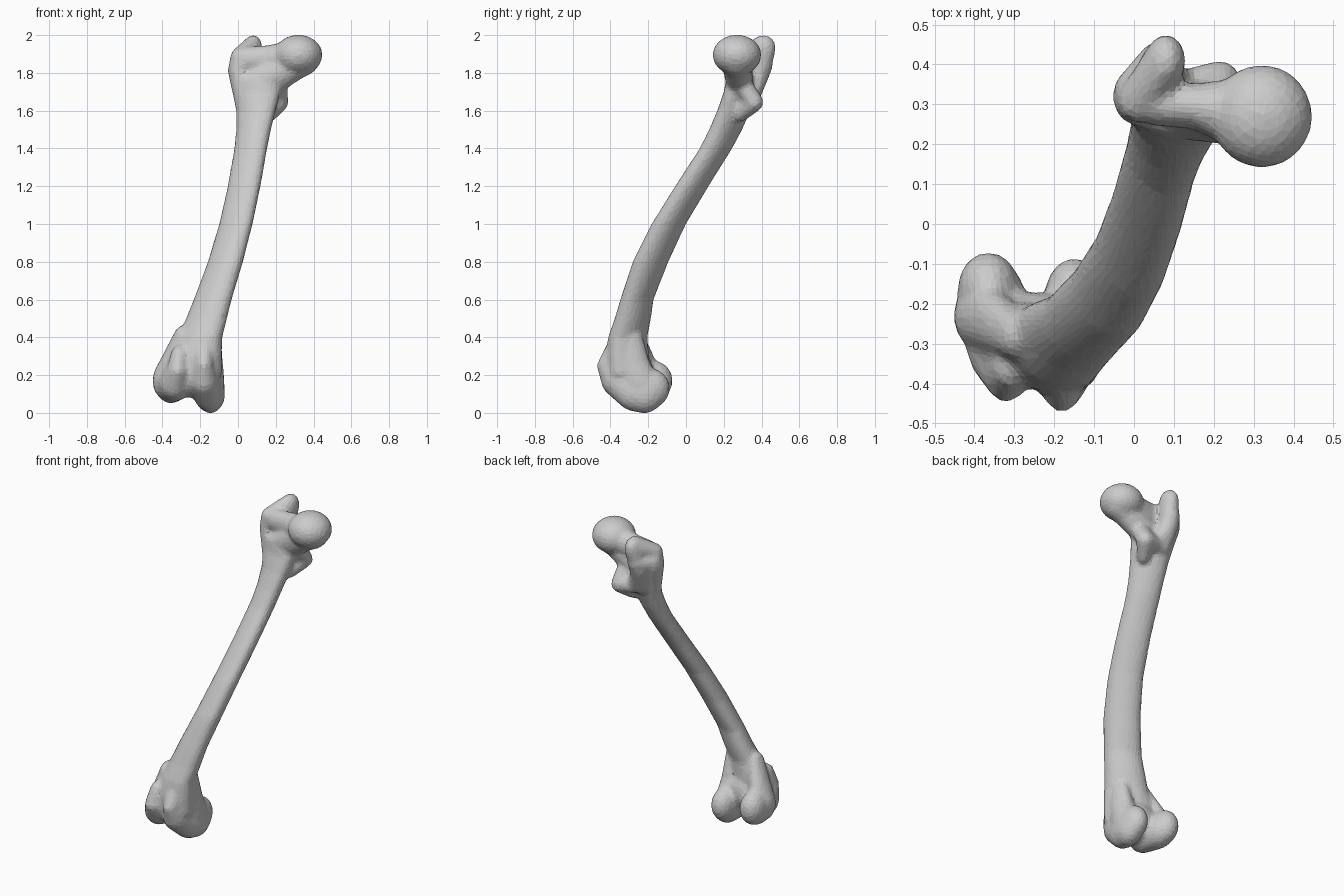
import bpy, bmesh
from math import sin, cos, tau
from mathutils import Vector

if "Cube" in bpy.data.objects:
    bpy.data.objects.remove(bpy.data.objects["Cube"], do_unlink=True)

bone_mat = bpy.data.materials.new("bone_grey")
bone_mat.use_nodes = True
GREY = (0.6, 0.6, 0.6, 1)
bone_mat.diffuse_color = GREY
bone_mat.node_tree.nodes["Principled BSDF"].inputs["Base Color"].default_value = GREY

# Unit sphere directions reused by every ellipsoid
ball = bmesh.new()
bmesh.ops.create_icosphere(ball, subdivisions=3, radius=1)
DIRS = [v.co.copy() for v in ball.verts]
ball.free()

bone = bmesh.new()


def add_hull(points):
    """Add the convex hull of some points to the bone."""
    part = bmesh.new()
    for p in points:
        part.verts.new(p)
    bmesh.ops.convex_hull(part, input=part.verts[:])
    bmesh.ops.delete(part, geom=[v for v in part.verts if not v.link_faces], context='VERTS')
    bmesh.ops.recalc_face_normals(part, faces=part.faces[:])
    temp = bpy.data.meshes.new("temp")
    part.to_mesh(temp)
    part.free()
    bone.from_mesh(temp)
    bpy.data.meshes.remove(temp)


def ellipsoid(e):
    x, y, z, rx, ry, rz = e
    return [Vector((x + d.x * rx, y + d.y * ry, z + d.z * rz)) for d in DIRS]


def ring(s, skew=.35, sides=32):
    """Slanted oval that fills the given x and y ranges."""
    z, x0, x1, y0, y1 = s
    return [Vector(((x0 + x1 + (x1 - x0) * cos(t)) / 2,
                    (y0 + y1 + (y1 - y0) * sin(t - skew)) / 2, z))
            for t in (tau * i / sides for i in range(sides))]


def chain(shape, *parts):
    """Stretch a skin over each neighbouring pair of shapes."""
    for a, b in zip(parts, parts[1:]):
        add_hull(shape(a) + shape(b))


# Shaft: height, then x range and y range of each section
chain(ring,
      (1.78, -.04, .23, .215, .36), (1.7, -.03, .225, .20, .365),
      (1.6, -.01, .20, .165, .34), (1.5, -.01, .175, .122, .298),
      (1.4, -.02, .155, .072, .245), (1.2, -.055, .12, -.058, .12),
      (1.0, -.10, .078, -.183, 0), (.8, -.16, .027, -.283, -.093),
      (.6, -.235, -.033, -.348, -.172), (.5, -.275, -.058, -.378, -.185),
      (.4, -.32, -.083, -.413, -.205), (.3, -.38, -.085, -.425, -.195),
      (.2, -.42, -.085, -.42, -.2))

# Ball head and neck
add_hull(ellipsoid((.32, .27, 1.895, .128, .13, .108)))
chain(ellipsoid, (.06, .30, 1.87, .06, .055, .07), (.16, .295, 1.87, .06, .058, .078),
      (.25, .28, 1.88, .07, .085, .08))
chain(ellipsoid, (.12, .285, 1.74, .11, .07, .09), (.29, .27, 1.845, .085, .08, .09),
      (.35, .27, 1.87, .08, .09, .085))

# Greater trochanter: front corner rising to a rear blade
chain(ellipsoid, (.03, .29, 1.66, .05, .055, .06), (.003, .32, 1.81, .057, .07, .06),
      (.01, .31, 1.89, .05, .055, .045), (.08, .41, 1.93, .05, .066, .073),
      (.06, .385, 1.8, .06, .06, .06), (.08, .34, 1.66, .06, .045, .05))
chain(ellipsoid, (.005, .33, 1.83, .057, .06, .06), (.065, .395, 1.84, .06, .065, .06))

# Rear crest and lesser trochanter
chain(ellipsoid, (.07, .38, 1.75, .05, .04, .05), (.12, .345, 1.66, .05, .04, .05),
      (.215, .36, 1.645, .053, .05, .053), (.17, .29, 1.59, .04, .045, .05))
chain(ellipsoid, (.215, .36, 1.645, .053, .05, .053), (.19, .29, 1.75, .07, .05, .06))

# Flared lower end between the condyles
add_hull(ellipsoid((-.25, -.29, .21, .15, .12, .13)))
chain(ellipsoid, (-.30, -.28, .40, .04, .06, .06), (-.355, -.24, .27, .055, .08, .06),
      (-.385, -.23, .17, .068, .085, .1))
chain(ellipsoid, (-.14, -.30, .40, .05, .07, .06), (-.14, -.28, .26, .06, .09, .06),
      (-.145, -.24, .15, .075, .1, .09))

# Inner condyle, from the front ridge round to the back
chain(ellipsoid, (-.18, -.37, .34, .05, .055, .05), (-.18, -.385, .25, .055, .088, .06),
      (-.18, -.35, .17, .08, .1, .09), (-.155, -.26, .105, .08, .115, .1),
      (-.145, -.22, .1, .077, .1, .103), (-.15, -.185, .13, .075, .1, .105))

# Outer condyle, from the front ridge round to the back
chain(ellipsoid, (-.31, -.36, .31, .045, .055, .05), (-.32, -.36, .22, .06, .088, .06),
      (-.335, -.3, .155, .085, .11, .095), (-.355, -.2, .155, .087, .11, .105),
      (-.365, -.165, .17, .078, .095, .105))

mesh = bpy.data.meshes.new("thigh_bone")
bone.to_mesh(mesh)
bone.free()
obj = bpy.data.objects.new("thigh_bone", mesh)
bpy.context.collection.objects.link(obj)

# Fuse the parts, soften the joins, then reduce to facets
remesh = obj.modifiers.new("fuse", 'REMESH')
remesh.mode = 'VOXEL'
remesh.voxel_size = .013
soften = obj.modifiers.new("soften", 'SMOOTH')
soften.factor = .5
soften.iterations = 8
facets = obj.modifiers.new("facets", 'DECIMATE')
facets.ratio = .2
graph = bpy.context.evaluated_depsgraph_get()
final = bpy.data.meshes.new_from_object(obj.evaluated_get(graph))
obj.modifiers.clear()
obj.data = final
bpy.data.meshes.remove(mesh)
final.name = "thigh_bone"

final.materials.clear()
final.materials.append(bone_mat)
for face in final.polygons:
    face.material_index = 0
    face.use_smooth = False
